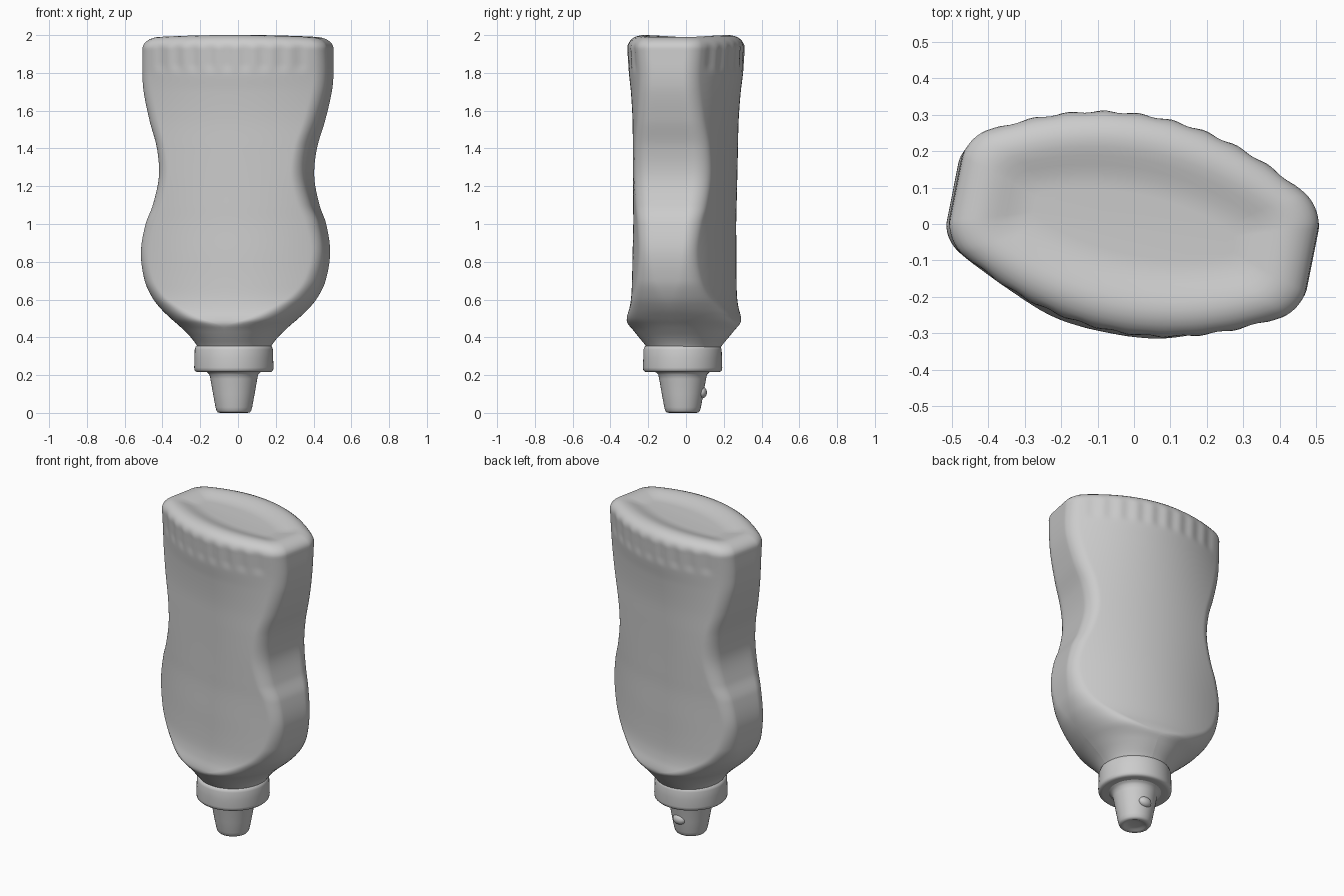
import bpy, math

if "Cube" in bpy.data.objects:
    bpy.data.objects.remove(bpy.data.objects["Cube"])

TURN = math.radians(-11.3)      # the flat body is twisted about z
NECK = (-0.022, -0.018)

# body levels: z, half width, half depth, face curvature, face half width, flat share of side
LEVELS = [
    (0.33, 0.185, 0.185, 0.00, 0.00, 0.0),
    (0.36, 0.200, 0.205, 0.00, 0.00, 0.0),
    (0.40, 0.230, 0.238, 0.00, 0.00, 0.0),
    (0.44, 0.270, 0.270, 0.10, 0.00, 0.0),
    (0.468, 0.300, 0.290, 0.25, 0.03, 0.0),
    (0.495, 0.332, 0.290, 0.40, 0.12, 0.0),
    (0.55, 0.390, 0.276, 0.50, 0.24, 0.05),
    (0.61, 0.436, 0.267, 0.52, 0.335, 0.15),
    (0.70, 0.474, 0.263, 0.52, 0.405, 0.40),
    (0.85, 0.493, 0.261, 0.52, 0.440, 0.60),
    (1.00, 0.468, 0.258, 0.50, 0.410, 0.60),
    (1.10, 0.428, 0.259, 0.49, 0.368, 0.60),
    (1.25, 0.395, 0.261, 0.48, 0.333, 0.60),
    (1.40, 0.408, 0.264, 0.50, 0.347, 0.60),
    (1.55, 0.454, 0.268, 0.54, 0.393, 0.60),
    (1.70, 0.490, 0.280, 0.60, 0.430, 0.60),
    (1.80, 0.499, 0.293, 0.65, 0.443, 0.60),
    (1.93, 0.497, 0.302, 0.65, 0.443, 0.60),
]
# end cap: z and inset from the top level, rolling over the rim into a shallow dish
CAP = [(1.945, 0.002), (1.962, 0.009), (1.976, 0.020), (1.988, 0.035), (1.996, 0.054),
       (2.0, 0.076), (1.998, 0.10), (1.992, 0.125), (1.984, 0.15), (1.977, 0.175),
       (1.973, 0.20), (1.972, 0.22)]


def level_at(z):
    """Smoothly interpolated body settings at a height."""
    i = max(j for j in range(len(LEVELS) - 1) if LEVELS[j][0] <= z + 1e-9)
    n = len(LEVELS) - 1
    a, b = LEVELS[i], LEVELS[i + 1]
    before, after = LEVELS[max(i - 1, 0)], LEVELS[min(i + 2, n)]
    h = b[0] - a[0]
    u = (z - a[0]) / h
    out = []
    for c in range(1, 6):
        ma = (b[c] - before[c]) / (b[0] - before[0]) * h
        mb = (after[c] - a[c]) / (after[0] - a[0]) * h
        out.append((2*u**3 - 3*u**2 + 1) * a[c] + (u**3 - 2*u**2 + u) * ma
                   + (3*u**2 - 2*u**3) * b[c] + (u**3 - u**2) * mb)
    return out


def section(z, w, t, k, xf, share, dip=0.0):
    """One closed ring: curved faces, rounded corners, flat ends."""
    xf = max(xf, 0.0)
    yf = t - k * xf * xf
    cy = yf - 2 * k * xf * (w - xf)
    ye = max(share, 0.0) * cy
    quarter = [(xf * i / 30, t - k * (xf * i / 30) ** 2) for i in range(30)]
    p = [(xf, yf), (xf + 0.56 * (w - xf), yf + 0.56 * (cy - yf)),
         (w, ye + 0.56 * (cy - ye)), (w, ye)]
    for i in range(14):
        u = i / 14
        f = ((1-u)**3, 3*u*(1-u)**2, 3*u*u*(1-u), u**3)
        quarter.append(tuple(sum(f[j] * p[j][a] for j in range(4)) for a in (0, 1)))
    quarter += [(w, ye * (1 - i / 4)) for i in range(5)]
    half = quarter + [(x, -y) for x, y in reversed(quarter[:-1])]
    ring = half + [(-x, y) for x, y in reversed(half[1:-1])]
    # faint grip flutes in a band near the top
    band = max(0.0, min((z - 1.79) / 0.06, 1.0, (1.975 - z) / 0.05))
    band = band * band * (3 - 2 * band)
    shift = -0.02 * max(0.0, 1.8 - z) / 1.44
    ca, sa = math.cos(TURN), math.sin(TURN)
    pts = []
    for x, y in ring:
        if abs(x) < 0.42:
            y -= math.copysign(0.006 * band * (0.5 + 0.5 * math.cos(x * math.tau / 0.094)), y)
        pts.append((x*ca - y*sa + shift, x*sa + y*ca + 0.6 * shift, z - dip * (x / 0.48) ** 2))
    return pts


def skin(name, rings):
    """Join rings with quads and close both ends."""
    n = len(rings[0])
    verts = [v for r in rings for v in r]
    faces = [(r*n + i, r*n + (i+1) % n, (r+1)*n + (i+1) % n, (r+1)*n + i)
             for r in range(len(rings) - 1) for i in range(n)]
    faces += [tuple(reversed(range(n))), tuple(range(len(verts) - n, len(verts)))]
    mesh = bpy.data.meshes.new(name)
    mesh.from_pydata(verts, [], faces)
    obj = bpy.data.objects.new(name, mesh)
    bpy.context.collection.objects.link(obj)
    finish(obj)
    return obj


def finish(obj, angle=40):
    bpy.ops.object.select_all(action='DESELECT')
    bpy.context.view_layer.objects.active = obj
    obj.select_set(True)
    bpy.ops.object.mode_set(mode='EDIT')
    bpy.ops.mesh.select_all(action='SELECT')
    bpy.ops.mesh.normals_make_consistent(inside=False)
    bpy.ops.object.mode_set(mode='OBJECT')
    bpy.ops.object.shade_smooth_by_angle(angle=math.radians(angle))


def lathe(name, profile, n=64):
    return skin(name, [[(NECK[0] + r * math.cos(math.tau * i / n),
                         NECK[1] + r * math.sin(math.tau * i / n), z) for i in range(n)]
                       for r, z in profile])


# bottle body with dished end
steps = 130
rings = [section(z, *level_at(z)) for z in (0.33 + 1.60 * i / steps for i in range(steps + 1))]
w, t, k, xf, share = LEVELS[-1][1:]
for z, d in CAP:
    rings.append(section(z, w - d, t - d, k, xf * (w - d) / w, share,
                         0.014 * max(0, (z - 1.93) / 0.07)))
skin("bottle_body", rings)

# screw collar
lathe("cap_collar", [(0.12, 0.222), (0.185, 0.216), (0.20, 0.218), (0.208, 0.226), (0.210, 0.24),
                     (0.208, 0.29), (0.207, 0.335), (0.202, 0.35), (0.19, 0.358), (0.15, 0.362)])

# tapered nozzle with a slightly hollow tip
lathe("nozzle", [(0.03, 0.012), (0.05, 0.009), (0.062, 0.003), (0.072, 0.0), (0.085, 0.003),
                 (0.092, 0.012), (0.097, 0.03), (0.110, 0.10), (0.124, 0.18),
                 (0.129, 0.203), (0.14, 0.214), (0.155, 0.222), (0.15, 0.24)])

# small nub on the back of the nozzle
bpy.ops.mesh.primitive_uv_sphere_add(segments=24, ring_count=12, radius=0.035,
                                     location=(NECK[0] + 0.01, 0.083, 0.108))
nub = bpy.context.object
nub.name = "nozzle_nub"
nub.scale = (1.2, 0.8, 0.9)
finish(nub)
